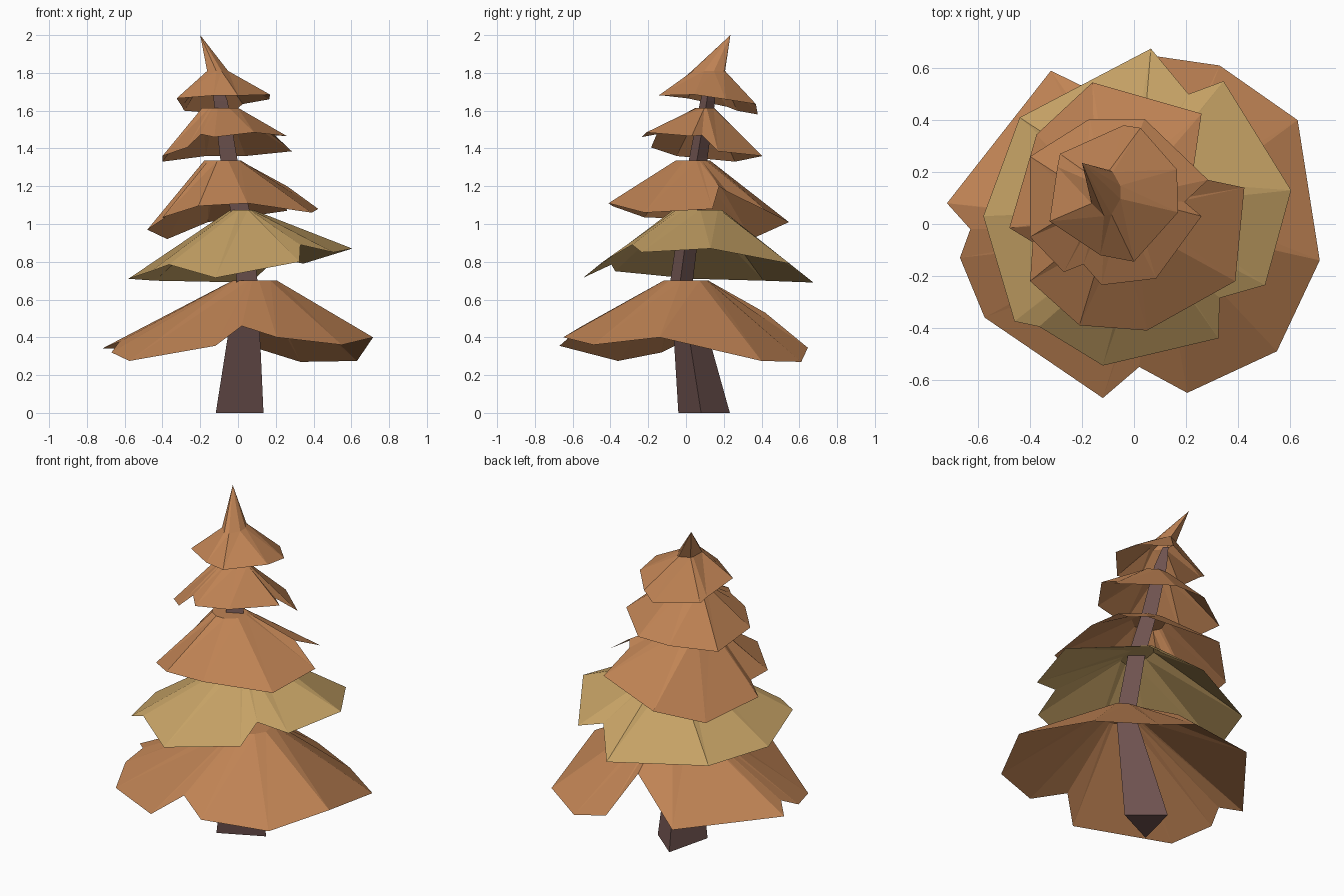
import bpy
import math


def material(name, rgb):
    m = bpy.data.materials.new(name)
    m.diffuse_color = (*rgb, 1)
    return m


ORANGE = material("autumn orange", (0.53, 0.23, 0.09))
YELLOW = material("dry yellow", (0.56, 0.36, 0.13))
BARK = material("dark bark", (0.16, 0.087, 0.08))


def add_mesh(name, verts, faces, mat):
    me = bpy.data.meshes.new(name)
    me.from_pydata(verts, [], faces)
    me.materials.append(mat)
    me.update()
    ob = bpy.data.objects.new(name, me)
    bpy.context.collection.objects.link(ob)


def tier(name, mat, rim, centre, rx, ry, top, apex=None):
    """Open skirt from a ragged rim (anticlockwise) up to a small oval collar."""
    n = len(rim)
    cx, cy = centre
    collar = []
    for x, y, z in rim:
        a = math.atan2(y - cy, x - cx)
        collar.append((cx + rx * math.cos(a), cy + ry * math.sin(a), top))
    faces = []
    for i in range(n):
        j = (i + 1) % n
        faces += [(i, j, n + j), (i, n + j, n + i)]
    verts = list(rim) + collar
    if apex:
        verts.append(apex)
        faces += [(n + i, n + (i + 1) % n, 2 * n) for i in range(n)]
    else:
        faces.append(tuple(range(n, 2 * n)))
    add_mesh(name, verts, faces, mat)


# Foliage tiers, bottom to top
tier("foliage_bottom", ORANGE, [
    (-.72, .08, .34), (-.63, -.02, .375), (-.67, -.13, .32), (-.575, -.36, .275),
    (-.12, -.67, .355), (.02, -.55, .46), (.205, -.65, .40), (.55, -.49, .36),
    (.715, -.14, .40), (.63, .40, .275), (.33, .61, .27), (.09, .645, .345),
    (.03, .42, .53), (-.32, .59, .345)], (.09, 0), .12, .12, .70)

tier("foliage_lower", YELLOW, [
    (.065, .675, .69), (-.44, .41, .70), (-.58, .03, .71), (-.46, -.375, .75),
    (-.365, -.395, .785), (-.12, -.545, .715), (.325, -.44, .80), (.33, -.285, .89),
    (.505, -.235, .85), (.605, .13, .87), (.345, .55, .79), (.21, .50, .82)],
    (.02, .06), .06, .13, 1.075)

tier("foliage_middle", ORANGE, [
    (-.16, .545, 1.01), (-.375, .345, .92), (-.48, -.015, .97), (-.39, -.07, 1.03),
    (-.40, -.22, 1.035), (-.21, -.39, 1.095), (.05, -.41, 1.11), (.39, -.22, 1.06),
    (.425, .14, 1.08), (.26, .175, 1.20), (.23, .22, 1.17), (.26, .425, 1.07)],
    (-.08, .035), .10, .095, 1.335)

tier("foliage_upper", ORANGE, [
    (-.17, .405, 1.36), (-.40, .26, 1.33), (-.40, -.05, 1.36), (-.27, -.185, 1.405),
    (-.195, -.155, 1.475), (-.125, -.235, 1.46), (.085, -.21, 1.485),
    (.26, .03, 1.465), (.195, .085, 1.47), (.285, .17, 1.385), (.04, .405, 1.36)],
    (-.10, .10), .10, .05, 1.615)

tier("foliage_tip", ORANGE, [
    (-.04, .38, 1.58), (-.285, .27, 1.60), (-.295, .22, 1.62), (-.325, .01, 1.665),
    (-.13, -.12, 1.68), (0, -.145, 1.68), (.17, .045, 1.685), (.165, .21, 1.66),
    (.025, .37, 1.635)], (-.11, .12), .06, .09, 1.81, (-.2, .235, 2.0))

# Trunk: leaning three-sided taper, rings of (x, y, z, radius)
rings = [(-.02, .08, 0, .155), (.035, -.03, .70, .068), (.0, .02, 1.07, .062),
         (-.06, .06, 1.35, .055), (-.10, .11, 1.65, .045), (-.12, .13, 1.78, .02)]
angles = [math.radians(a) for a in (0, 101, 231)]
verts = [(x + r * math.cos(a), y + r * math.sin(a), z) for x, y, z, r in rings for a in angles]
faces = [(2, 1, 0), tuple(range(len(verts) - 3, len(verts)))]
for k in range(len(rings) - 1):
    for i in range(3):
        j = (i + 1) % 3
        b, t = 3 * k, 3 * k + 3
        faces += [(b + i, b + j, t + j), (b + i, t + j, t + i)]
add_mesh("trunk", verts, faces, BARK)
